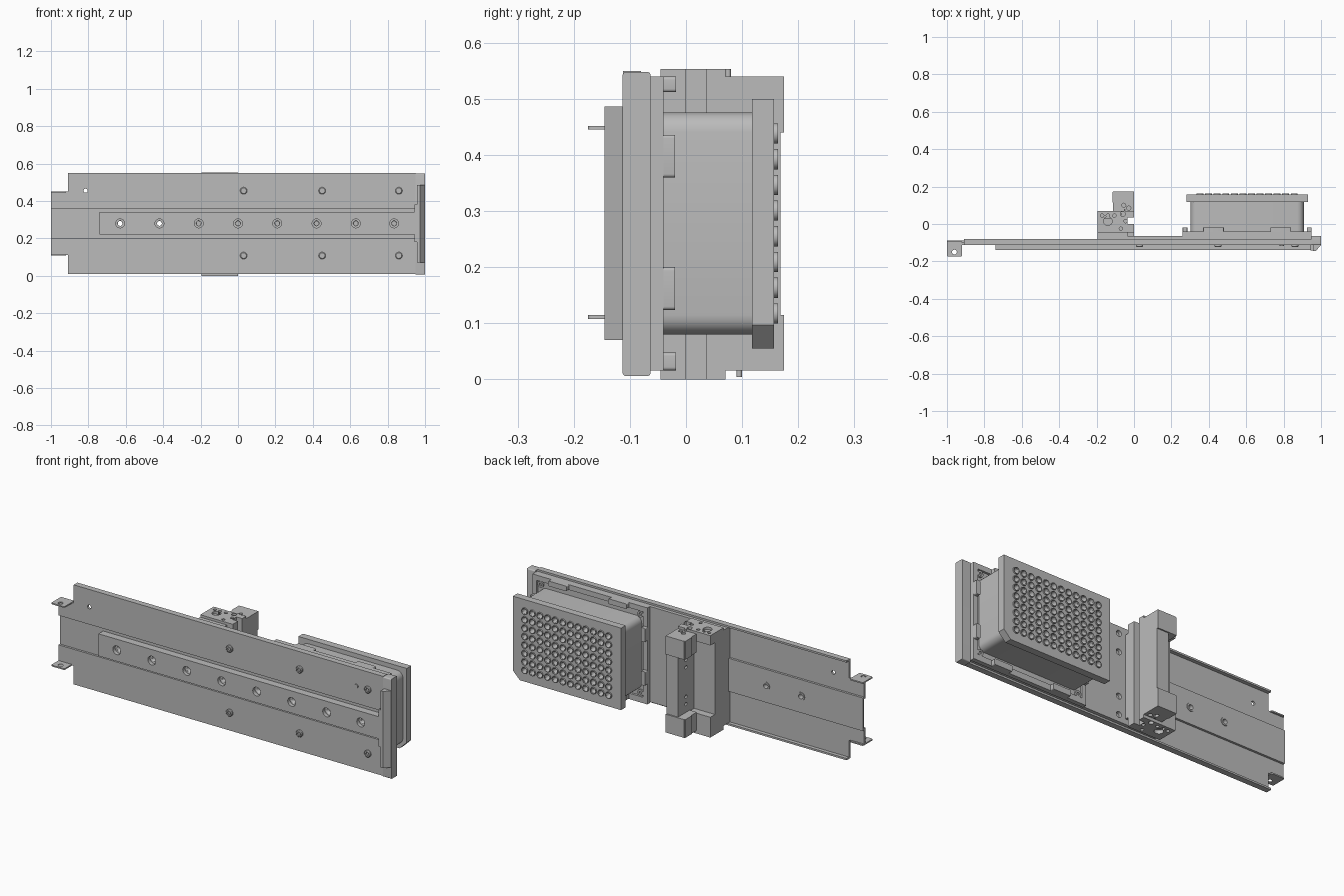
import bpy, bmesh, math
from mathutils import Vector

if "Cube" in bpy.data.objects:
    bpy.data.objects.remove(bpy.data.objects["Cube"])

grey = bpy.data.materials.new("machined_grey")
grey.use_nodes = True
color = (0.5, 0.5, 0.5, 1)
grey.diffuse_color = color
grey.node_tree.nodes["Principled BSDF"].inputs["Base Color"].default_value = color

MID = 0.28  # height of the mirror plane between top and bottom


def place(axis, u, v, h):
    return Vector({"X": (h, u, v), "Y": (u, h, v), "Z": (u, v, h)}[axis])


def finish(name, bm, smooth=False):
    bmesh.ops.recalc_face_normals(bm, faces=bm.faces)
    mesh = bpy.data.meshes.new(name)
    bm.to_mesh(mesh)
    bm.free()
    obj = bpy.data.objects.new(name, mesh)
    bpy.context.collection.objects.link(obj)
    mesh.materials.append(grey)
    if smooth:
        activate(obj)
        bpy.ops.object.shade_smooth_by_angle(angle=math.radians(35))
    return obj


def activate(obj):
    bpy.ops.object.select_all(action="DESELECT")
    obj.select_set(True)
    bpy.context.view_layer.objects.active = obj


def prism(name, pts, axis, a, b, radius=0.0, segments=5):
    """Extrude an outline along an axis; radius rounds its corners."""
    bm = bmesh.new()
    low = [bm.verts.new(place(axis, u, v, a)) for u, v in pts]
    high = [bm.verts.new(place(axis, u, v, b)) for u, v in pts]
    bm.faces.new(low)
    bm.faces.new(high)
    for i in range(len(pts)):
        j = (i + 1) % len(pts)
        bm.faces.new((low[i], low[j], high[j], high[i]))
    if radius:
        edges = [bm.edges.get((p, q)) for p, q in zip(low, high)]
        bmesh.ops.bevel(bm, geom=edges, offset=radius, segments=segments,
                        profile=0.5, affect="EDGES")
    return finish(name, bm, radius > 0)


def box(name, x, y, z, radius=0.0, axis="Y"):
    u, v, h = {"X": (y, z, x), "Y": (x, z, y), "Z": (x, y, z)}[axis]
    pts = [(u[0], v[0]), (u[1], v[0]), (u[1], v[1]), (u[0], v[1])]
    return prism(name, pts, axis, h[0], h[1], radius)


def lathe(name, centres, profile, axis="Y", n=16, closed=False):
    """Turn a (radius, position) profile round an axis at every centre."""
    bm = bmesh.new()
    for cu, cv in centres:
        rings = []
        for r, h in profile:
            rings.append([bm.verts.new(place(
                axis, cu + r * math.cos(math.tau * k / n),
                cv + r * math.sin(math.tau * k / n), h)) for k in range(n)])
        pairs = list(zip(rings, rings[1:]))
        if closed:
            pairs.append((rings[-1], rings[0]))
        else:
            bm.faces.new(rings[0])
            bm.faces.new(rings[-1])
        for p, q in pairs:
            for k in range(n):
                m = (k + 1) % n
                bm.faces.new((p[k], p[m], q[m], q[k]))
    return finish(name, bm, True)


def cut(obj, cutter):
    mod = obj.modifiers.new("holes", "BOOLEAN")
    mod.operation = "DIFFERENCE"
    mod.solver = "EXACT"
    mod.object = cutter
    activate(obj)
    bpy.ops.object.modifier_apply(modifier=mod.name)
    bpy.data.objects.remove(cutter)


def drill(obj, centres, r, a, b, axis="Y"):
    cut(obj, lathe("drill", centres, [(r, a), (r, b)], axis))


def mirrored(z):
    return (z, (2 * MID - z[1], 2 * MID - z[0]))


# Folded sheet rail with a central channel
def sheet(name, x0, x1, low, lip):
    half = [(-.088, .19), (-.1, .19)]
    half += [(-.1, low + .01), (-.08, low + .01), (-.08, low)] if lip else [(-.1, low)]
    half += [(-.112, low), (-.112, .2), (-.1, .2)]
    pts = half + [(y, 2 * MID - z) for y, z in reversed(half)]
    return prism(name, pts, "X", x0, x1)


through = [(-.63, MID), (-.42, MID)]
rail_sheet = sheet("rail_sheet", -.908, .95, .01, True)
drill(rail_sheet, through, .013, -.2, 0)
drill(rail_sheet, [(-.815, .455)], .011, -.2, 0)
sheet("rail_end_strip", -1, -.908, .11, False)

# Pierced ears at the free end
for label, z in (("upper", (.445, .452)), ("lower", (.108, .115))):
    ear = box(label + "_ear", (-1, -.92), (-.175, -.09), z, .008, "Z")
    drill(ear, [(-.96, -.15)], .013, z[0] - .1, z[1] + .1, "Z")

# Slide rail with counterbored holes
slide = box("slide_rail", (-.74, .95), (-.14, -.1), (.22, .34))
holes = through + [(x, MID) for x in (-.21, 0, .21, .42, .63, .835)]
drill(slide, holes, .024, -.2, -.12)
drill(slide, holes, .013, -.2, 0)
lathe("channel_bushings", through,
      [(.013, -.088), (.022, -.088), (.022, -.084), (.013, -.084)], closed=True)

# Button screws on the front
front_screws = [(x, z) for x in (.03, .45, .86) for z in (.455, .108)]
lathe("front_screws", front_screws,
      [(.019, -.11), (.019, -.119), (.015, -.123), (.009, -.123), (.009, -.115)])
lathe("small_front_stud", [(.79, .455)], [(.011, -.11), (.011, -.117)])

# Carriage plate behind the rail
carriage = box("carriage_plate", (-.195, .95), (-.1, -.063), (.021, .539))
drill(carriage, [(.04, z) for z in (.5, .4, .16, .06)], .016, -.08, 0)

# End cap with its bevelled nose and side screws
box("end_cap", (.95, 1), (-.113, -.063), (.006, .548), .006, "X")
prism("end_cap_nose", [(.957, -.112), (1, -.112), (.972, -.145), (.957, -.145)],
      "Z", .07, .486)
box("end_cap_tongue", (.943, .958), (-.142, -.112), (.18, .38))
cap_screws = lathe("end_cap_screws", [(-.088, z) for z in (.508, .435, .121, .048)],
                   [(.015, .98), (.015, .997), (.011, 1)], "X")
for z in (.508, .435, .121, .048):
    for w, h in ((.008, .002), (.002, .008)):
        cut(cap_screws, box("slot", (.996, 1.1), (-.088 - w, -.088 + w), (z - h, z + h)))

# Plate holder with rim and clips
box("holder_base", (.26, .95), (-.064, -.052), (.016, .54))
for label, x in (("outer", (.925, .95)), ("inner", (.26, .285))):
    box(label + "_holder_rim", x, (-.053, -.04), (.016, .54))
    for z in ((.36, .436), mirrored((.36, .436))[1]):
        box(label + "_side_clip", x, (-.042, -.02), z, .006)
for label, z in (("upper", (.512, .54)), ("lower", (.016, .048))):
    box(label + "_holder_rim", (.285, .925), (-.053, -.04), z)
    for x in ((.37, .48), (.73, .84)):
        box(label + "_clip", x, (-.042, -.018), z, .006)
lathe("holder_screws", [(x, z) for x in (.305, .905) for z in (.493, .066)],
      [(.017, -.055), (.017, -.043), (.008, -.043), (.008, -.05)])

# Multiwell plate: rounded body, chamfered flange, rimmed wells
box("well_plate_body", (.302, .908), (-.052, .12), (.08, .476), .035)
flange = prism("well_plate_flange", [(.28, .055), (.888, .055), (.93, .097),
               (.93, .5), (.28, .5)], "Y", .118, .157)
pitch = .0458
wells = [(.605 + (c - 5.5) * pitch, .278 + (r - 3.5) * pitch)
         for c in range(12) for r in range(8)]
cut(flange, lathe("well_cutter", wells, [(.008, .125), (.0155, .16)], n=14))
lathe("well_rims", wells, [(.0155, .154), (.0185, .154), (.0185, .164),
      (.0155, .164)], n=14, closed=True)

# Bracket tower: caps, column, side wall and back lips
cap_holes = [(-.17, .045), (-.105, .045), (-.14, .045), (-.07, -.025), (-.045, .015)]
lip_holes = [(-.055, .1), (-.028, .085)]
outline = [(-.195, -.045), (0, -.045), (0, 0), (-.034, 0), (-.034, .036),
           (0, .036), (0, .07), (-.195, .07)]
for label, z, lip, back in (("upper", (.5, .553), (.44, .54), 1),
                            ("lower", (0, .055), (.016, .115), -1)):
    cap = prism(label + "_tower_cap", outline, "Z", *z)
    drill(cap, [(-.14, .015)], .023, -.1, 1, "Z")
    drill(cap, cap_holes, .009, -.1, 1, "Z")
    drill(cap, [(-.06, .053)], .013, -.1, 1, "Z")
    tower_lip = box(label + "_tower_lip", (-.112, 0), (.068, .175), lip)
    drill(tower_lip, lip_holes, .011, z[0] - .2 * (back < 0), z[0] + .03 if back < 0 else 1, "Z")
    lathe(label + "_pin", [(-.05, .075 if back > 0 else .095)],
          [(.005, .02), (.005, .004)] if back < 0 else [(.005, .52), (.005, .553)], "Z")
    box(label + "_tower_tab", (-.116, -.08), (.115, .172), lip)
box("tower_foot", (-.195, -.05), (-.04, .07), (.054, .11))
box("tower_column", (-.195, -.036), (-.064, .03), (.02, .54))
wall = prism("tower_wall", [(-.07, -.064), (0, -.064), (0, 0), (-.034, 0), (-.034, .036),
             (0, .036), (0, .168), (-.07, .168)], "Z", .05, .505)
drill(wall, [(.1, z) for z in (.16, .2, .36, .4)], .009, -.2, -.06, "X")
